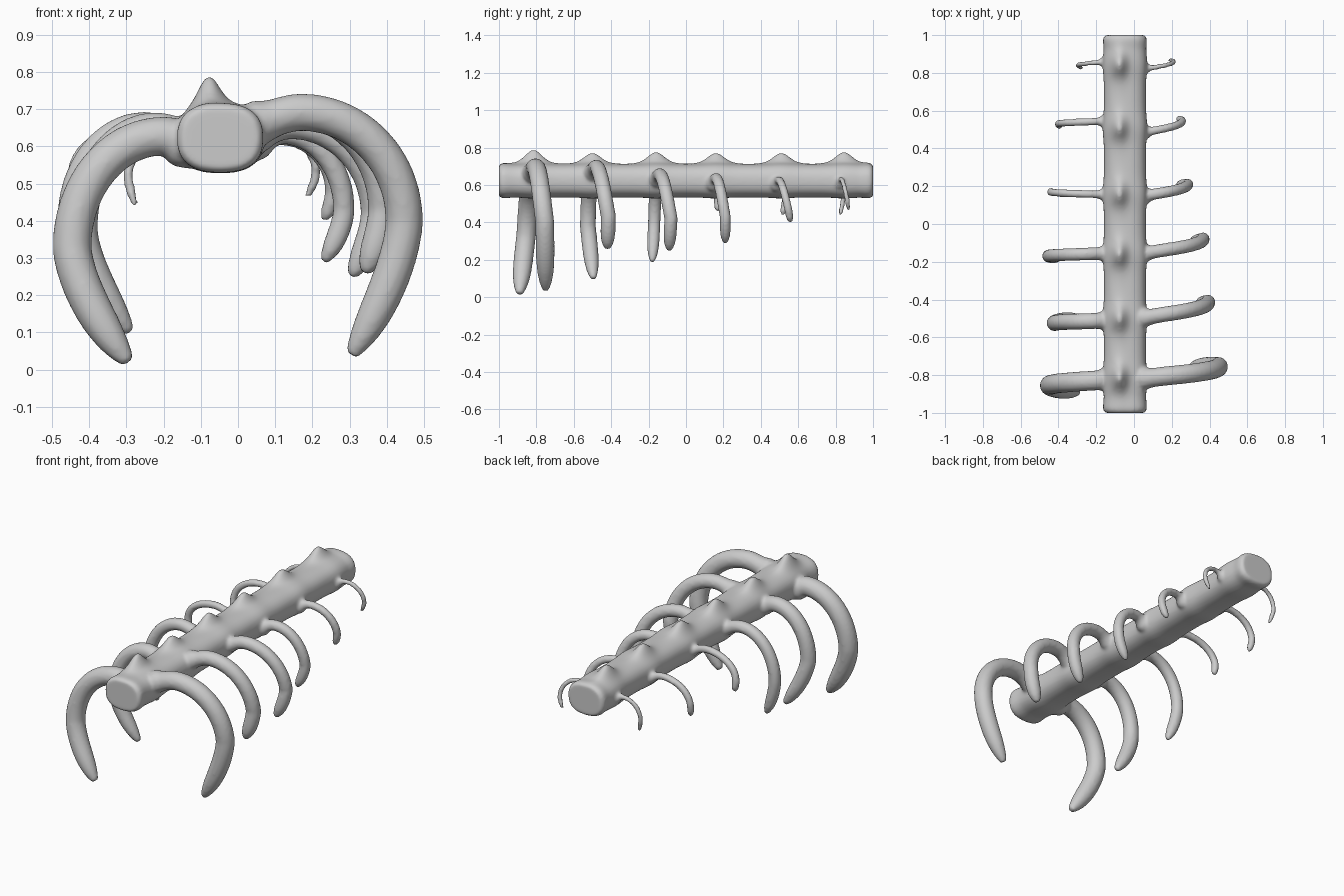
import bpy, bmesh, math

if "Cube" in bpy.data.objects:
    bpy.data.objects.remove(bpy.data.objects["Cube"])

CX, CZ = -0.048, 0.623            # spine axis
STATIONS = [-0.815, -0.5, -0.16, 0.16, 0.51, 0.845]
PEAKS = [0.785, 0.768, 0.772, 0.767, 0.767, 0.772]


def spine():
    """Rounded column with a pointed process on top at every vertebra."""
    bm = bmesh.new()
    seg, n = 72, 160
    rings = []
    for i in range(n + 1):
        y = -1 + 2 * i / n
        end = 1 - abs(y)
        cap = 0.86 + 0.14 * math.sqrt(max(0, 1 - (1 - min(end / 0.035, 1)) ** 2))
        swell = max(math.exp(-((y - s) / 0.07) ** 2) for s in STATIONS)
        swell = max(swell, math.exp(-(end / 0.06) ** 2))
        ring = []
        for k in range(seg):
            a = 2 * math.pi * k / seg
            c, s = math.cos(a), math.sin(a)
            w = (0.111 + 0.007 * swell) * cap
            x = CX + w * math.copysign(abs(c) ** 0.8, c)
            z = CZ + (0.089 + 0.006 * swell) * cap * math.copysign(abs(s) ** 0.8, s)
            if s > 0:
                for sy, pk in zip(STATIONS, PEAKS):
                    d = abs(y - sy)
                    ridge = 0.7 * math.exp(-(d / 0.055) ** 2) + 0.3 * math.exp(-(d / 0.1) ** 2)
                    z += (pk - 0.71) * ridge * math.exp(-((x + 0.078) / 0.037) ** 2)
            ring.append(bm.verts.new((x, y, z)))
        rings.append(ring)
    for a, b in zip(rings, rings[1:]):
        for k in range(seg):
            j = (k + 1) % seg
            bm.faces.new((a[k], a[j], b[j], b[k]))
    bm.faces.new(rings[0])
    bm.faces.new(rings[-1])
    bmesh.ops.recalc_face_normals(bm, faces=bm.faces)
    me = bpy.data.meshes.new("spine")
    bm.to_mesh(me)
    ob = bpy.data.objects.new("spine", me)
    bpy.context.collection.objects.link(ob)
    return ob


def rib(name, r, ys, peak, side, tip):
    """Hooked tube: root in the spine, over the peak, out to the side, in to the tip (x, z)."""
    (xp, zp), (xm, zm), (xt, zt) = peak, side, tip
    root = CX + math.copysign(0.06, xp - CX)
    pts = []
    for i in range(8):            # root to peak
        t = i / 8
        e = t * t * (3 - 2 * t)
        pts.append((root + (xp - root) * t, zp - 0.035 * (1 - e)))
    for i in range(16):           # quarter ellipse
        a = math.pi / 2 * i / 16
        pts.append((xp + (xm - xp) * math.sin(a), zm + (zp - zm) * math.cos(a)))
    for i in range(17):           # inward hook
        t = i / 16
        pts.append((xm + (xt - xm) * t ** 1.6, zm + (zt - zm) * t))
    cu = bpy.data.curves.new(name, 'CURVE')
    cu.dimensions = '3D'
    cu.bevel_depth = 1.0
    cu.bevel_resolution = 5
    cu.use_fill_caps = True
    sp = cu.splines.new('POLY')
    sp.points.add(len(pts) - 1)
    for i, (p, (x, z)) in enumerate(zip(sp.points, pts)):
        u = min(i / 24, 1)
        v = max((i - 24) / 16, 0)
        y = ys[0] + (ys[1] - ys[0]) * u ** 1.3 + (ys[2] - ys[1]) * v
        p.co = (x, y, z, 1)
        flare = 0.024 * math.exp(-(abs(x - CX) - 0.1) ** 2 / 0.0007)
        p.radius = max(r * (1 - 0.65 * v ** 5), 0.011) + flare * (0.5 if r > 0.03 else 0.8)
    ob = bpy.data.objects.new(name, cu)
    bpy.context.collection.objects.link(ob)
    return ob


# radius, y at root/side/tip, peak, side and tip as (x, z)
RIGHT = [
    (0.051, (-0.82, -0.755, -0.75), (0.17, 0.692), (0.447, 0.40), (0.305, 0.04)),
    (0.041, (-0.50, -0.415, -0.42), (0.15, 0.695), (0.39, 0.43), (0.34, 0.26)),
    (0.036, (-0.16, -0.08, -0.09), (0.14, 0.655), (0.365, 0.42), (0.305, 0.25)),
    (0.030, (0.145, 0.21, 0.21), (0.12, 0.635), (0.285, 0.43), (0.23, 0.29)),
    (0.022, (0.48, 0.545, 0.56), (0.11, 0.625), (0.255, 0.48), (0.23, 0.40)),
    (0.014, (0.82, 0.86, 0.87), (0.11, 0.63), (0.21, 0.53), (0.185, 0.465)),
]
LEFT = [
    (0.053, (-0.82, -0.855, -0.89), (-0.20, 0.628), (-0.446, 0.33), (-0.295, 0.02)),
    (0.043, (-0.51, -0.525, -0.495), (-0.22, 0.65), (-0.42, 0.38), (-0.29, 0.10)),
    (0.034, (-0.155, -0.17, -0.18), (-0.25, 0.66), (-0.453, 0.40), (-0.39, 0.19)),
    (0.021, (0.155, 0.17, 0.17), (-0.25, 0.65), (-0.44, 0.52), (-0.43, 0.46)),
    (0.020, (0.545, 0.53, 0.515), (-0.23, 0.635), (-0.40, 0.50), (-0.39, 0.44)),
    (0.014, (0.86, 0.84, 0.825), (-0.19, 0.625), (-0.295, 0.52), (-0.275, 0.44)),
]

parts = [spine()]
for label, rows in (("right_rib", RIGHT), ("left_rib", LEFT)):
    parts += [rib(f"{label}_{i + 1}", *row) for i, row in enumerate(rows)]

# Fuse spine and ribs into one smooth organic body
for ob in bpy.context.selected_objects:
    ob.select_set(False)
for ob in parts:
    ob.select_set(True)
bpy.context.view_layer.objects.active = parts[0]
bpy.ops.object.convert(target='MESH')
bpy.context.view_layer.objects.active = parts[0]
bpy.ops.object.join()
body = bpy.context.view_layer.objects.active
body.name = "spine_with_ribs"
m = body.modifiers.new("fuse", 'REMESH')
m.mode = 'VOXEL'
m.voxel_size = 0.009
m.use_smooth_shade = True
s = body.modifiers.new("soften", 'SMOOTH')
s.factor = 0.5
s.iterations = 6
